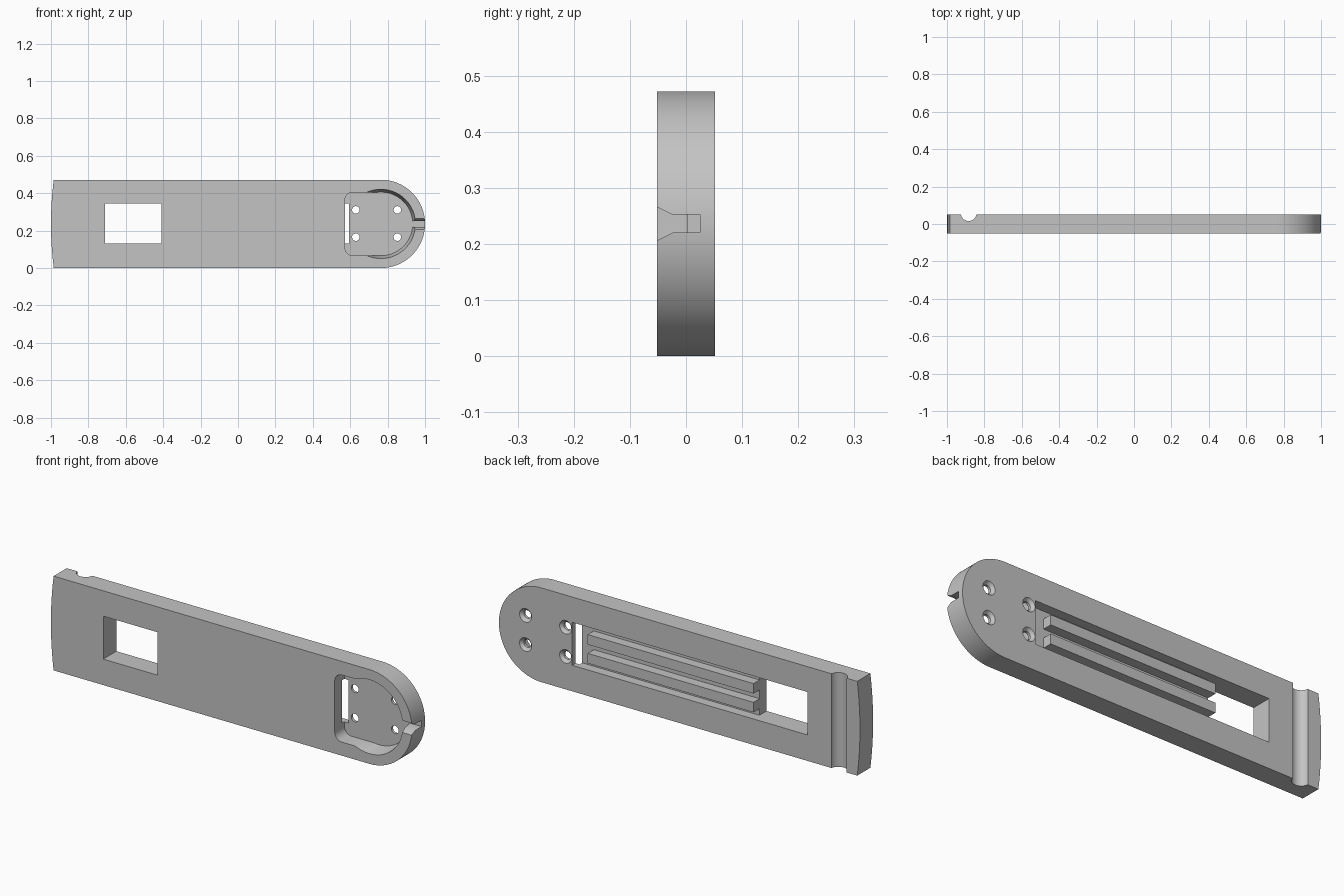
import bpy, bmesh
from math import sin, cos, pi, asin
from mathutils import Matrix

if "Cube" in bpy.data.objects:
    bpy.data.objects.remove(bpy.data.objects["Cube"], do_unlink=True)

HALF_T = 0.052           # half thickness
MID = 0.236              # half height
NOSE = 1 - MID           # centre of the rounded end
FLOOR = 0.025            # depth of the front recess
POCKET = 0.004           # depth of the rear pocket


def arc(cx, cz, r, a0, a1, n):
    return [(cx + r * cos(a0 + (a1 - a0) * i / n),
             cz + r * sin(a0 + (a1 - a0) * i / n)) for i in range(n + 1)]


def finish(bm, name):
    bmesh.ops.recalc_face_normals(bm, faces=bm.faces)
    mesh = bpy.data.meshes.new(name)
    bm.to_mesh(mesh)
    bm.free()
    obj = bpy.data.objects.new(name, mesh)
    bpy.context.collection.objects.link(obj)
    return obj


def prism(name, outline, y0, y1):
    """Extrude an x-z outline along y."""
    bm = bmesh.new()
    face = bm.faces.new([bm.verts.new((x, y0, z)) for x, z in outline])
    new = bmesh.ops.extrude_face_region(bm, geom=[face])["geom"]
    bmesh.ops.translate(bm, vec=(0, y1 - y0, 0),
                        verts=[v for v in new if isinstance(v, bmesh.types.BMVert)])
    return finish(bm, name)


def box(name, x0, x1, y0, y1, z0, z1):
    return prism(name, [(x0, z0), (x1, z0), (x1, z1), (x0, z1)], y0, y1)


def cone(name, x, z, y0, y1, r0, r1, segments):
    """Round cutter along y, radius r0 at y0 and r1 at y1."""
    bm = bmesh.new()
    bmesh.ops.create_cone(bm, cap_ends=True, segments=segments, radius1=r0, radius2=r1,
                          depth=y1 - y0)
    bm.transform(Matrix.Translation((x, (y0 + y1) / 2, z)) @ Matrix.Rotation(-pi / 2, 4, "X"))
    return finish(bm, name)


# Body: semicircular nose and gently bowed tail
R_TAIL = 1.86
tail = asin(MID / R_TAIL)
outline = arc(NOSE, MID, MID, -pi / 2, pi / 2, 64)
outline += arc(R_TAIL - 1, MID, R_TAIL, pi - tail, pi + tail, 16)
body = prism("handle_body", outline, -HALF_T, HALF_T)

cutters = []
# Front recess: rounded rectangle joined to a tapered round
r = 0.04
low, high, left = MID - 0.168, MID + 0.168, 0.572
plate = arc(left + r, high - r, r, pi / 2, pi, 8) + arc(left + r, low + r, r, pi, 1.5 * pi, 8)
plate += [(NOSE, low), (NOSE, high)]
cutters.append(prism("recess_cutter", plate, -0.1, FLOOR))
taper = 0.015 / (HALF_T + FLOOR)
cutters.append(cone("round_cutter", NOSE, MID, -0.1, FLOOR, 0.17 + taper * (0.1 + FLOOR), 0.17, 96))

# Through window and rear pocket, whose grooves leave two ribs standing
Z0, Z1 = 0.13, 0.345
cutters.append(box("window_cutter", -0.71, -0.41, -0.1, 0.1, Z0, Z1))
cutters.append(box("cross_cutter", 0.508, 0.594, POCKET, 0.1, Z0, Z1))
for z0, z1 in ((Z0, 0.163), (0.213, 0.257), (0.307, Z1)):
    cutters.append(box("groove_cutter", -0.45, 0.55, POCKET, 0.1, z0, z1))

# Screw holes, countersunk at the back
for x in (0.63, 0.852):
    for z in (0.165, 0.311):
        cutters.append(cone("hole_cutter", x, z, -0.02, 0.1, 0.02, 0.02, 32))
        cutters.append(cone("sink_cutter", x, z, 0.036, 0.056, 0.018, 0.038, 32))

# Funnel and wire slit through the nose
cutters.append(box("slit_cutter", 0.9, 1.1, -0.1, FLOOR, 0.22, 0.252))
bm = bmesh.new()
funnel = [(-0.0525, 0.0302), (-0.023, 0.0155)]
profile = [(y, MID + w) for y, w in funnel] + [(y, MID - w) for y, w in reversed(funnel)]
face = bm.faces.new([bm.verts.new((0.9, y, z)) for y, z in profile])
new = bmesh.ops.extrude_face_region(bm, geom=[face])["geom"]
bmesh.ops.translate(bm, vec=(0.2, 0, 0), verts=[v for v in new if isinstance(v, bmesh.types.BMVert)])
cutters.append(finish(bm, "funnel_cutter"))

# Round groove across the back near the tail
bm = bmesh.new()
bmesh.ops.create_cone(bm, cap_ends=True, segments=48, radius1=0.042, radius2=0.042, depth=1)
bm.transform(Matrix.Translation((-0.884, 0.058, MID)))
cutters.append(finish(bm, "cross_groove_cutter"))

# Cut everything, then drop the cutters
bpy.ops.object.select_all(action="DESELECT")
bpy.context.view_layer.objects.active = body
body.select_set(True)
for cutter in cutters:
    cutter.hide_render = True
    mod = body.modifiers.new("cut", "BOOLEAN")
    mod.operation = "DIFFERENCE"
    mod.solver = "EXACT"
    mod.object = cutter
    bpy.ops.object.modifier_apply(modifier=mod.name)
    bpy.data.objects.remove(cutter, do_unlink=True)

# Plain grey finish
grey = bpy.data.materials.new("light_grey")
grey.use_nodes = True
colour = (0.55, 0.55, 0.55, 1)
grey.diffuse_color = colour
grey.node_tree.nodes["Principled BSDF"].inputs["Base Color"].default_value = colour
body.data.materials.clear()
body.data.materials.append(grey)
bpy.ops.object.shade_smooth_by_angle(angle=0.5)
